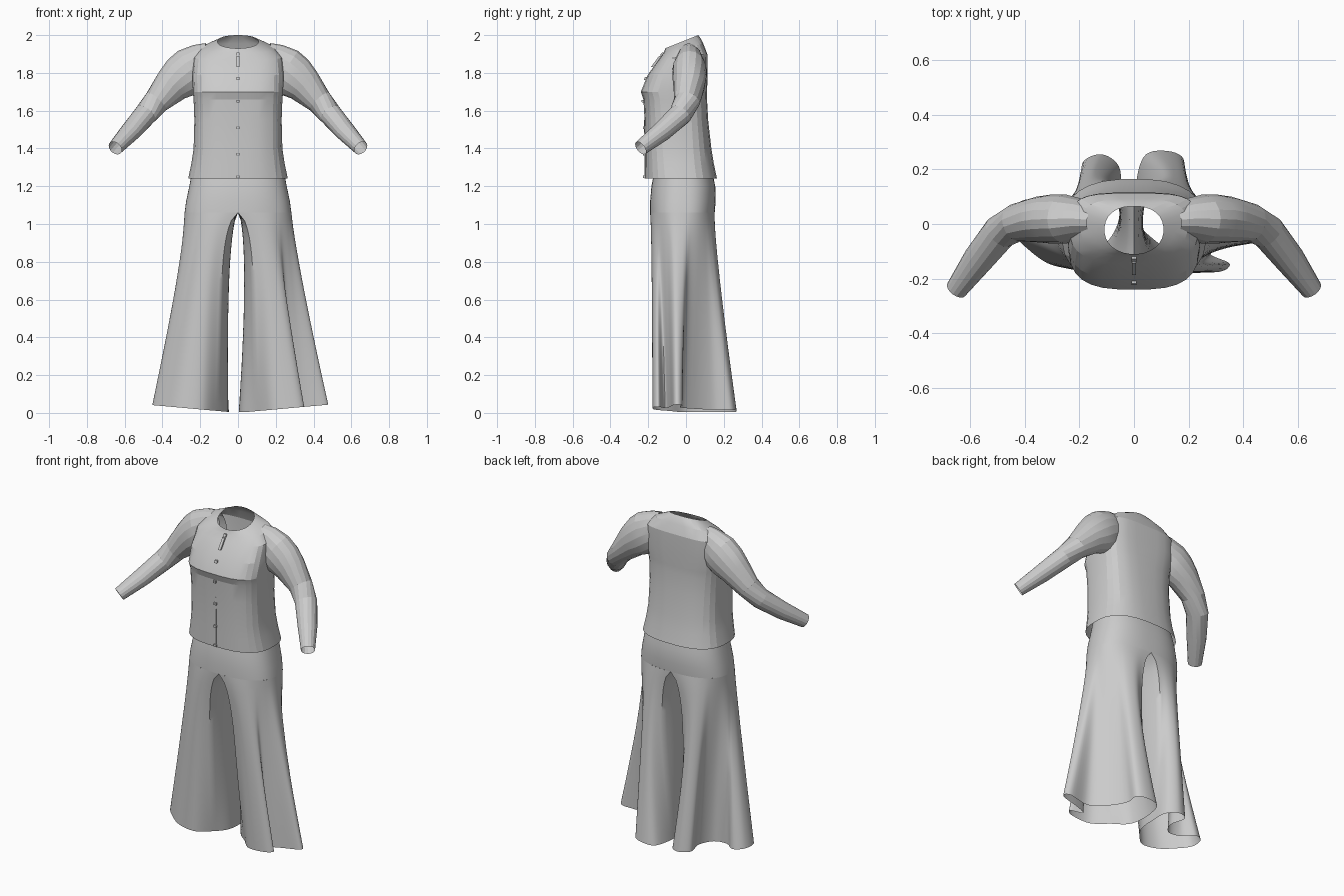
import bpy, bmesh, math
from mathutils import Vector

cube = bpy.data.objects.get("Cube")
if cube:
    bpy.data.objects.remove(cube)

cloth = bpy.data.materials.new("grey_cloth")
cloth.use_nodes = True
GREY = (0.6, 0.6, 0.6, 1)
cloth.diffuse_color = GREY
cloth.node_tree.nodes["Principled BSDF"].inputs["Base Color"].default_value = GREY


def loft(name, rings, smooth=None, cap=False):
    """Skin a list of closed rings into an open tube."""
    bm = bmesh.new()
    rows = [[bm.verts.new(p) for p in ring] for ring in rings]
    n = len(rows[0])
    for a, b in zip(rows, rows[1:]):
        for i in range(n):
            j = (i + 1) % n
            bm.faces.new((a[i], a[j], b[j], b[i]))
    if cap:
        bm.faces.new(rows[0])
        bm.faces.new(rows[-1])
    bmesh.ops.recalc_face_normals(bm, faces=bm.faces)
    mesh = bpy.data.meshes.new(name)
    bm.to_mesh(mesh)
    bm.free()
    mesh.materials.append(cloth)
    obj = bpy.data.objects.new(name, mesh)
    bpy.context.collection.objects.link(obj)
    if smooth:
        bpy.ops.object.select_all(action='DESELECT')
        obj.select_set(True)
        bpy.context.view_layer.objects.active = obj
        bpy.ops.object.shade_smooth_by_angle(angle=math.radians(smooth))
    return obj


def power(v, e):
    return math.copysign(abs(v) ** (2 / e), v)


def body_ring(zf, zb, hw, yf, yb, ef=2.5, eb=2.5, n=28):
    """Section tilted from front height zf to back height zb, boxier with higher ef and eb."""
    ring = []
    for i in range(n):
        a = 2 * math.pi * (i + 0.5) / n
        e = eb if math.sin(a) > 0 else ef
        s = (power(math.sin(a), e) + 1) / 2
        ring.append((hw * power(math.cos(a), e), yf + (yb - yf) * s, zf + (zb - zf) * s))
    return ring


# Jacket body, hem to neckline
jacket = [
    (1.24, 1.24, .265, -.218, .165, 2.7, 2.6), (1.32, 1.32, .248, -.218, .148, 2.8, 2.7),
    (1.4, 1.4, .236, -.218, .135, 2.9, 2.8), (1.55, 1.55, .232, -.22, .118, 3, 3),
    (1.66, 1.66, .236, -.226, .112, 3, 3.2), (1.7, 1.7, .24, -.24, .112, 3, 3.4),
    (1.79, 1.79, .242, -.203, .115, 3, 3.8), (1.87, 1.9, .235, -.145, .113, 2.8, 3.8),
    (1.905, 1.955, .195, -.12, .092, 2.5, 3.2), (1.92, 1.98, .15, -.113, .08, 2.2, 2.6),
    (1.93, 2.0, .108, -.11, .065, 2.1, 2.3)]
loft("jacket_body", [body_ring(*r) for r in jacket], 15)

# Sleeves with shoulder caps: centre, vertical radius, depth radius
sleeve = [
    ((.14, .012, 1.868), .095, .06), ((.19, .018, 1.85), .108, .074),
    ((.25, .018, 1.815), .122, .09), ((.3, .018, 1.777), .117, .09),
    ((.35, .016, 1.735), .098, .084), ((.43, .005, 1.65), .07, .069),
    ((.49, -.03, 1.58), .06, .064), ((.57, -.13, 1.488), .052, .056),
    ((.65, -.24, 1.402), .04, .04)]


def sleeve_rings(side, n=16):
    rings = []
    for k, (c, rn, rb) in enumerate(sleeve):
        before, after = sleeve[max(k - 1, 0)][0], sleeve[min(k + 1, len(sleeve) - 1)][0]
        t = (Vector(after) - Vector(before)).normalized()
        b = t.cross(Vector((0, 0, 1))).normalized()
        up = b.cross(t)
        ring = []
        for i in range(n):
            a = 2 * math.pi * i / n
            p = Vector(c) + b * rb * math.cos(a) + up * rn * math.sin(a)
            ring.append((side * p.x, p.y, p.z))
        rings.append(ring)
    return rings


for side, label in ((1, "left"), (-1, "right")):
    loft(label + "_sleeve", sleeve_rings(side), 15)


# Front closure: zip strip, pull tab and buttons
def front_y(z):
    for a, b in zip(jacket, jacket[1:]):
        if a[0] <= z <= b[0]:
            return a[3] + (b[3] - a[3]) * (z - a[0]) / (b[0] - a[0])
    return jacket[-1][3]


def strip(name, heights, w, out):
    loft(name, [[(-w, front_y(z) - out, z), (w, front_y(z) - out, z),
                 (w, front_y(z) + .004, z), (-w, front_y(z) + .004, z)]
                for z in heights], cap=True)


strip("zip_strip", [r[0] for r in jacket[:4]], .003, .002)
strip("pull_tab", (1.83, 1.87, 1.89), .008, .012)
for k, z in enumerate((1.9, 1.77, 1.65, 1.51, 1.37, 1.25)):
    strip("button_%d" % (k + 1), (z - .007, z + .007), .009, .009)

# Trouser hips
hips = [(1.27, 1.27, .245, -.17, .14), (1.2, 1.2, .258, -.183, .155),
        (1.12, 1.12, .275, -.19, .157), (1.06, 1.06, .283, -.19, .152)]
loft("trouser_hips", [body_ring(*r, n=64) for r in hips], 40)

# Trouser legs: hem outlines run from the inner seam over the front, side and back
hem_left = [(.02, .0), (.1, -.08), (.19, -.165), (.31, -.175), (.35, -.145),
            (.28, -.11), (.35, -.085), (.47, -.06), (.45, -.02), (.32, -.03),
            (.24, .04), (.18, .15), (.18, .24), (.11, .268), (.035, .245), (.005, .12)]
hem_right = [(.06, .0), (.11, -.08), (.19, -.155), (.3, -.15), (.39, -.09),
             (.45, -.02), (.44, .06), (.38, .09), (.31, .04), (.22, .04),
             (.17, .12), (.19, .22), (.12, .255), (.055, .21), (.05, .11)]


def spline(pts, steps=6):
    """Closed Catmull-Rom curve through the points."""
    out, n = [], len(pts)
    for i in range(n):
        p0, p1, p2, p3 = (Vector(pts[(i + d) % n]) for d in (-1, 0, 1, 2))
        for k in range(steps):
            t = k / steps
            out.append(p1 + (p2 - p0) * t / 2 + (p0 * 2 - p1 * 5 + p2 * 4 - p3) * t * t / 2
                       + (p1 * 3 - p0 - p2 * 3 + p3) * t ** 3 / 2)
    return out


def leg_rings(hem, side, ease, levels=24):
    low = spline(hem)
    n = len(low)
    inner = n // len(hem)
    top = []
    for i in range(n):
        if i <= inner or i > n - inner:
            # straight inner seam
            f = (i if i <= inner else i - n) / inner
            top.append(Vector((0, -.019 - .171 * f)))
        else:
            a = math.pi * ((i - inner) / (n - 2 * inner) - .5)
            top.append(Vector((.283 * power(math.cos(a), 2.5),
                               -.019 + .171 * power(math.sin(a), 2.5))))
    rings = []
    for k in range(levels + 1):
        t = k / levels
        ring = []
        for p, q in zip(top, low):
            m = p.lerp(q, t ** ease)
            # the inner thigh opens quickly and rounds off at front and back
            corner = 1 + 1.3 * ((m.y + .019) / .171) ** 2
            gap = .028 * math.sin(math.pi * t ** .55) * max(0, 1 - p.x / .2) * corner
            hem_z = .005 + .09 * max(0, q.x - .05)
            ring.append((side * (m.x + gap), m.y, 1.06 + (hem_z - 1.06) * t))
        rings.append(ring)
    return rings


loft("left_trouser_leg", leg_rings(hem_left, 1, 1.15), 50)
loft("right_trouser_leg", leg_rings(hem_right, -1, 1.05), 50)
